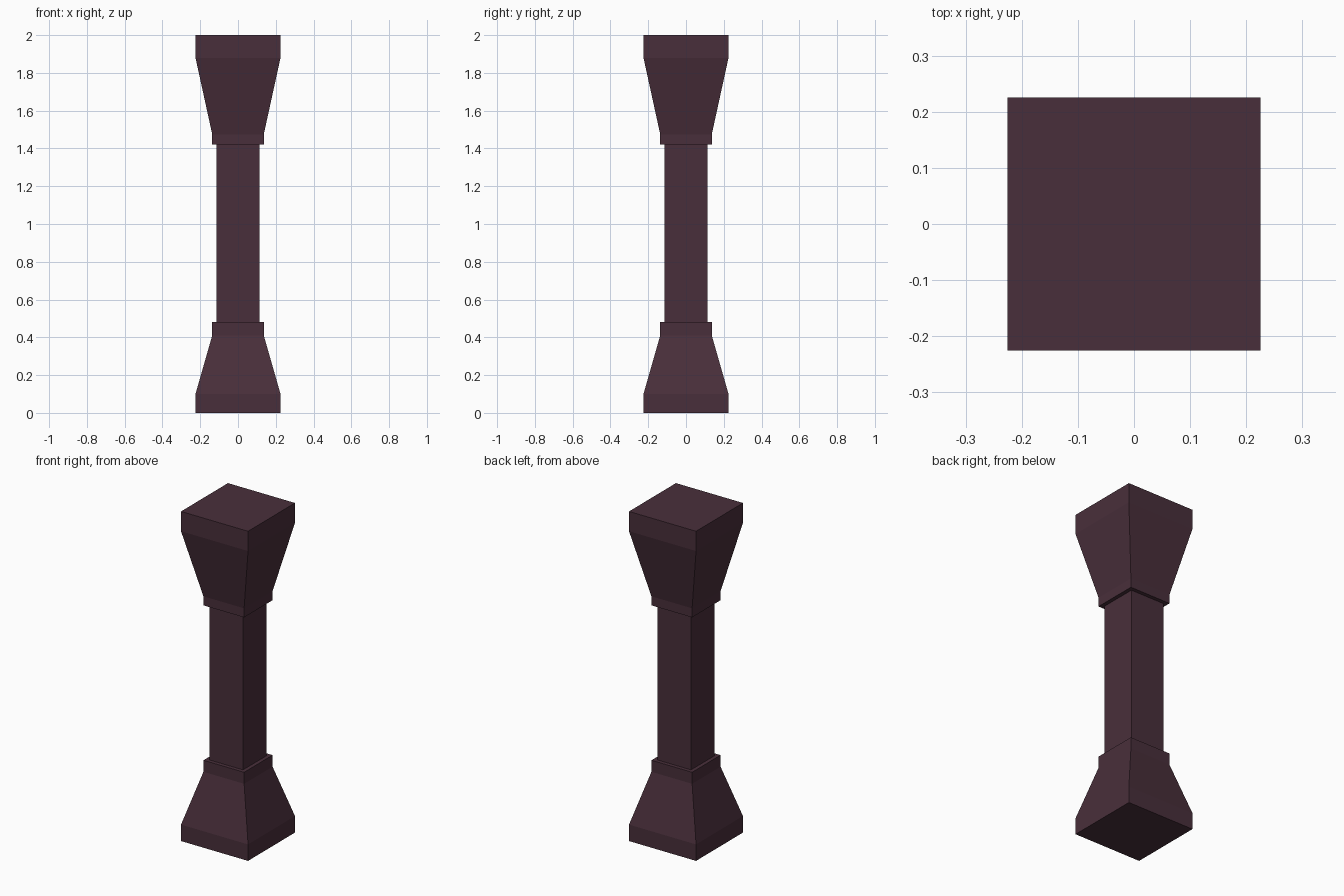
import bpy
import bmesh

if "Cube" in bpy.data.objects:
    bpy.data.objects.remove(bpy.data.objects["Cube"])

stone = bpy.data.materials.new("dark plum stone")
stone.diffuse_color = (0.066, 0.028, 0.043, 1)
stone.use_nodes = True
stone.node_tree.nodes["Principled BSDF"].inputs["Base Color"].default_value = stone.diffuse_color

SHAFT = 0.1135   # half widths
COLLAR = 0.1365
WIDE = 0.225


def square_loft(name, profile, cap_bottom=False, cap_top=False):
    """Stack square rings from (half width, height) pairs and bridge them."""
    bm = bmesh.new()
    rings = [[bm.verts.new((sx * h, sy * h, z))
              for sx, sy in ((-1, -1), (1, -1), (1, 1), (-1, 1))]
             for h, z in profile]
    for low, high in zip(rings, rings[1:]):
        for i in range(4):
            j = (i + 1) % 4
            bm.faces.new((low[i], low[j], high[j], high[i]))
    if cap_bottom:
        bm.faces.new(rings[0][::-1])
    if cap_top:
        bm.faces.new(rings[-1])
    mesh = bpy.data.meshes.new(name)
    bm.to_mesh(mesh)
    bm.free()
    mesh.materials.append(stone)
    obj = bpy.data.objects.new(name, mesh)
    bpy.context.collection.objects.link(obj)
    return obj


# flared foot with a plinth, a collar and a ledge around the shaft
square_loft("base", [(WIDE, 0), (WIDE, 0.10), (COLLAR, 0.41),
                     (COLLAR, 0.48), (SHAFT, 0.48)], cap_bottom=True)
# plain square shaft
square_loft("shaft", [(SHAFT, 0.48), (SHAFT, 1.42)])
# flared head with a collar and a top slab
square_loft("capital", [(SHAFT, 1.42), (COLLAR, 1.42), (COLLAR, 1.475),
                        (WIDE, 1.88), (WIDE, 2.0)], cap_top=True)
